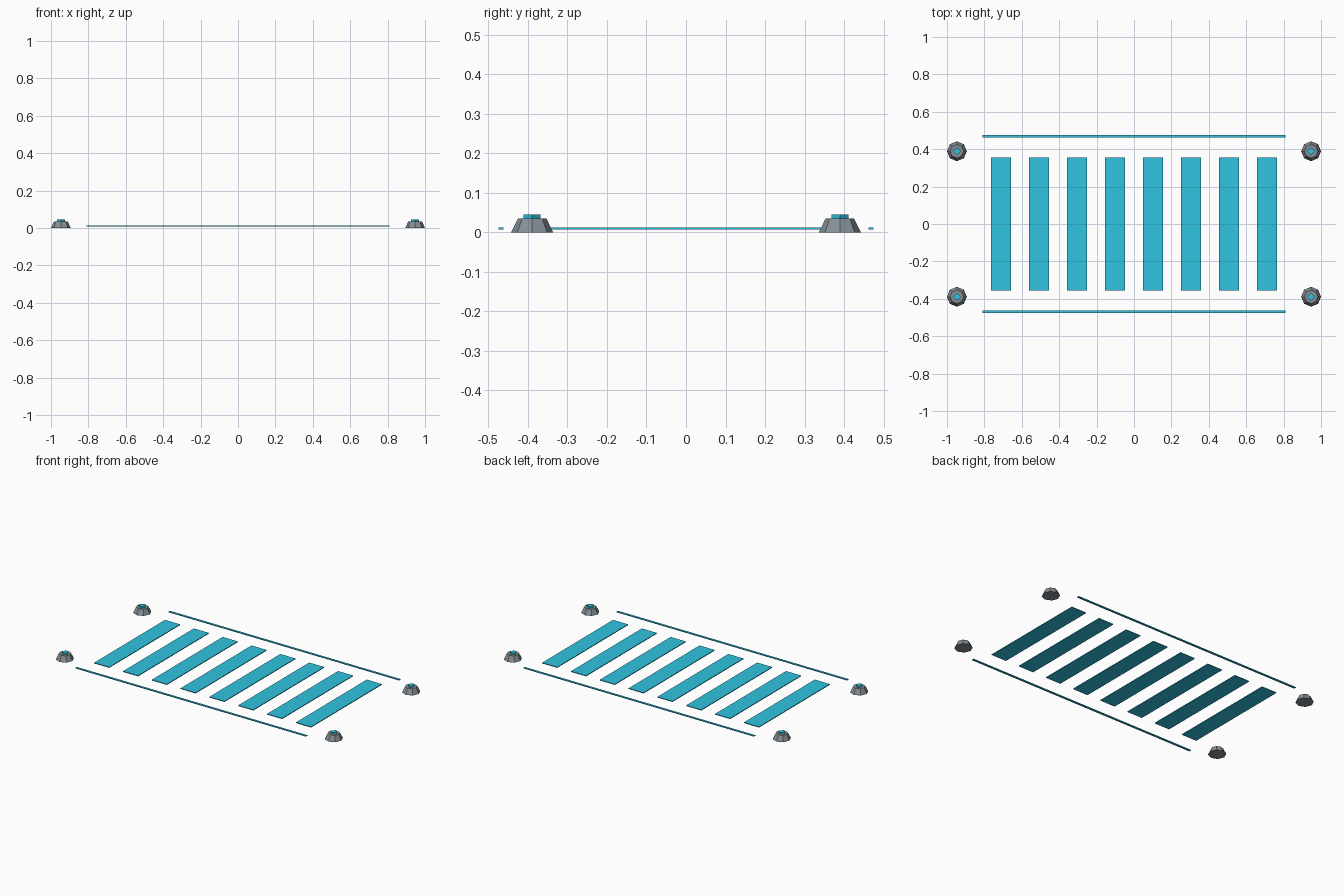
import bpy, bmesh
from math import radians
from mathutils import Matrix

if "Cube" in bpy.data.objects:
    bpy.data.objects.remove(bpy.data.objects["Cube"])

cyan = bpy.data.materials.new("cyan_light")
cyan.diffuse_color = (0.03, 0.55, 0.75, 1)
cyan.use_nodes = True
cyan.node_tree.nodes["Principled BSDF"].inputs["Base Color"].default_value = cyan.diffuse_color
grey = bpy.data.materials.new("grey_housing")
grey.diffuse_color = (0.24, 0.28, 0.31, 1)
grey.use_nodes = True
grey.node_tree.nodes["Principled BSDF"].inputs["Base Color"].default_value = grey.diffuse_color


def finish(name, bm, mat):
    mesh = bpy.data.meshes.new(name)
    bm.to_mesh(mesh)
    bm.free()
    mesh.materials.append(mat)
    obj = bpy.data.objects.new(name, mesh)
    bpy.context.collection.objects.link(obj)
    return obj


def box(name, center, size, mat):
    bm = bmesh.new()
    bmesh.ops.create_cube(bm, size=1,
                          matrix=Matrix.Translation(center) @ Matrix.Diagonal((*size, 1)))
    return finish(name, bm, mat)


def frustum(name, x, y, z0, z1, r0, r1, sides, mat):
    # first vertex lies on an axis
    bm = bmesh.new()
    bmesh.ops.create_cone(bm, cap_ends=True, segments=sides, radius1=r0, radius2=r1,
                          depth=z1 - z0, matrix=Matrix.Translation((x, y, (z0 + z1) / 2)))
    return finish(name, bm, mat)


STRIPE_Z, STRIPE_T = 0.01, 0.005

# Eight crossing stripes
for i in range(8):
    box(f"stripe_{i + 1}", ((i - 3.5) * 0.203, 0, STRIPE_Z), (0.106, 0.713, STRIPE_T), cyan)

# Thin border lines along front and back
for side, y in (("front", -0.468), ("back", 0.468)):
    box(f"border_line_{side}", (0, y, STRIPE_Z), (1.622, 0.0135, STRIPE_T), cyan)

# Corner projectors: tapered housing with a small lens on top
for sx, xn in ((-1, "left"), (1, "right")):
    for sy, yn in ((-1, "front"), (1, "back")):
        x, y = sx * 0.947, sy * 0.389
        frustum(f"projector_{yn}_{xn}", x, y, 0, 0.035, 0.053, 0.036, 8, grey)
        frustum(f"lens_{yn}_{xn}", x, y, 0.034, 0.0445, 0.0215, 0.0215, 4, cyan)
